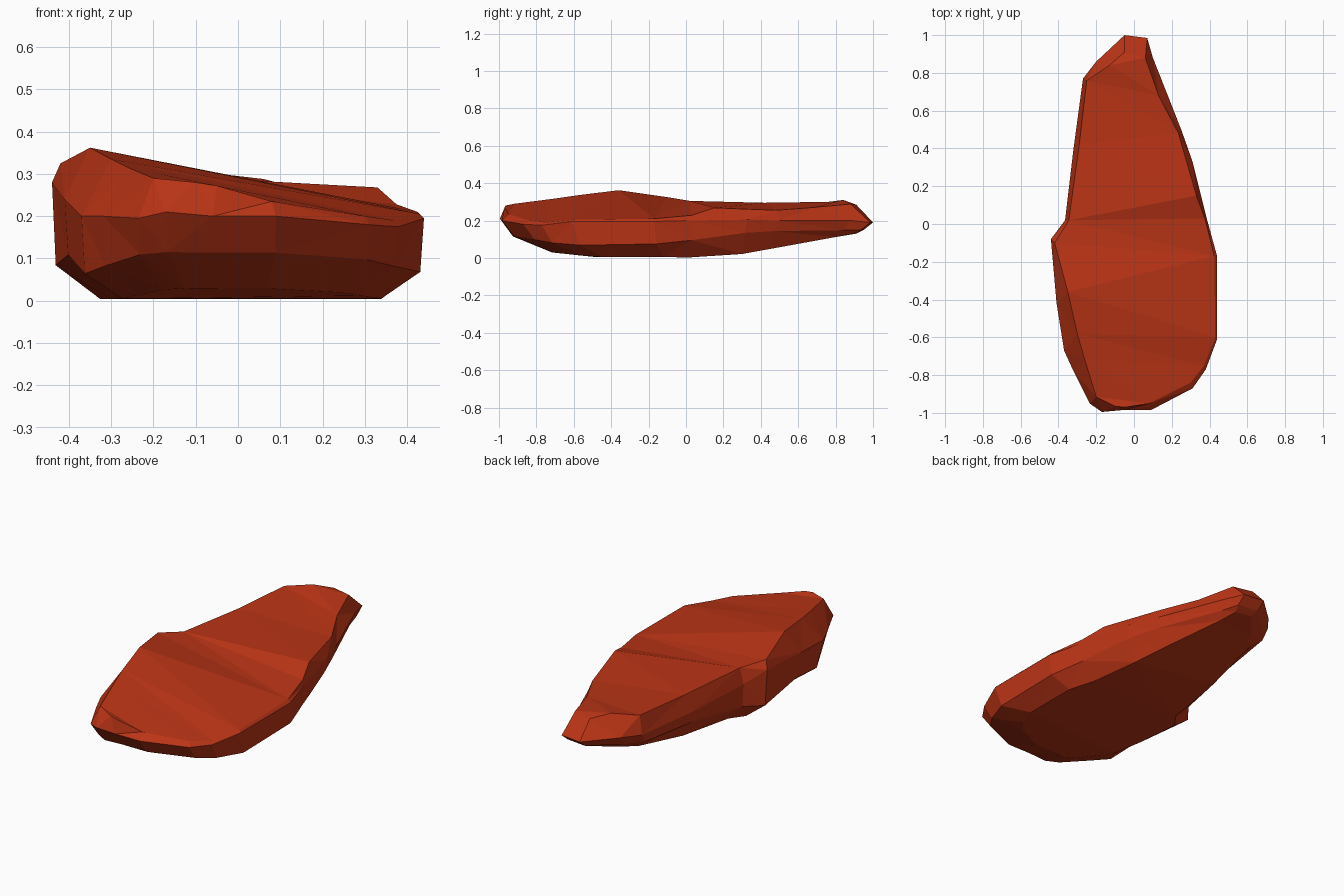
import bpy, bmesh
from mathutils import Vector

if "Cube" in bpy.data.objects:
    bpy.data.objects.remove(bpy.data.objects["Cube"])

# Widest edge of the slab, front to back, on each side
edge_right = [(-.06, -.985, .20), (.09, -.985, .20), (.31, -.87, .18), (.38, -.77, .175), (.44, -.61, .195),
              (.44, -.17, .195), (.385, .03, .20), (.31, .33, .205), (.25, .50, .20), (.10, .88, .20), (.07, .985, .19)]
edge_left = [(-.17, -.995, .21), (-.235, -.95, .195), (-.32, -.78, .20), (-.37, -.67, .20), (-.41, -.42, .24),
             (-.44, -.08, .28), (-.365, .02, .22), (-.32, .40, .20), (-.27, .77, .20), (-.20, .86, .20), (-.05, 1.0, .19)]
# Rim of the upper face
rim_right = [(-.05, -.97, .272), (.08, -.95, .235), (.30, -.84, .20), (.37, -.75, .19), (.43, -.60, .205),
             (.425, -.17, .21), (.375, .03, .228), (.33, .15, .268), (.235, .48, .255), (.13, .68, .27), (.06, .88, .288)]
rim_left = [(-.10, -.965, .28), (-.20, -.915, .29), (-.26, -.72, .315), (-.30, -.58, .335), (-.35, -.36, .362),
            (-.42, -.10, .325), (-.345, .02, .305), (-.29, .42, .295), (-.25, .76, .30), (-.13, .84, .31), (-.05, .91, .285)]
# Height profiles along y for the lower edge and the underside
low_z = [(-1, .125), (-.85, .105), (-.6, .06), (-.4, .11), (-.16, .075), (.08, .10), (.32, .135), (.5, .145), (1, .15)]
base_z = [(-.72, .03), (-.49, .005), (.2, .003), (.9, .13)]


def profile(points, y):
    if y <= points[0][0]:
        return points[0][1]
    for (y0, z0), (y1, z1) in zip(points, points[1:]):
        if y <= y1:
            return z0 + (z1 - z0) * (y - y0) / (y1 - y0)
    return points[-1][1]


def scaled(side, sx, front, back, heights):
    out = []
    for x, y, z in side:
        y *= front if y < 0 else back
        out.append((x * sx, y, profile(heights, y)))
    return out


bm = bmesh.new()
levels = []
for right, left in ((rim_right, rim_left), (edge_right, edge_left),
                    (scaled(edge_right, .98, .93, .95, low_z), scaled(edge_left, .98, .93, .95, low_z)),
                    (scaled(edge_right, .77, .72, .91, base_z), scaled(edge_left, .74, .72, .91, base_z))):
    levels.append([bm.verts.new(Vector(p)) for p in right + left[::-1]])

# Chipped side bands
n = len(levels[0])
for upper, lower in zip(levels, levels[1:]):
    for i in range(n):
        j = (i + 1) % n
        bm.faces.new((upper[i], lower[i], lower[j], upper[j]))

# Upper face and underside, bridged across in strips
for ring in (levels[0], levels[-1]):
    for i in range(n // 2 - 1):
        bm.faces.new((ring[i], ring[i + 1], ring[n - 2 - i], ring[n - 1 - i]))

bmesh.ops.triangulate(bm, faces=bm.faces[:])
bmesh.ops.recalc_face_normals(bm, faces=bm.faces[:])
mesh = bpy.data.meshes.new("rock_slab")
bm.to_mesh(mesh)
bm.free()
slab = bpy.data.objects.new("rock_slab", mesh)
bpy.context.collection.objects.link(slab)

red = bpy.data.materials.new("red_stone")
red.diffuse_color = (.5, .035, .008, 1)
red.use_nodes = True
red.node_tree.nodes["Principled BSDF"].inputs["Base Color"].default_value = red.diffuse_color
mesh.materials.append(red)
